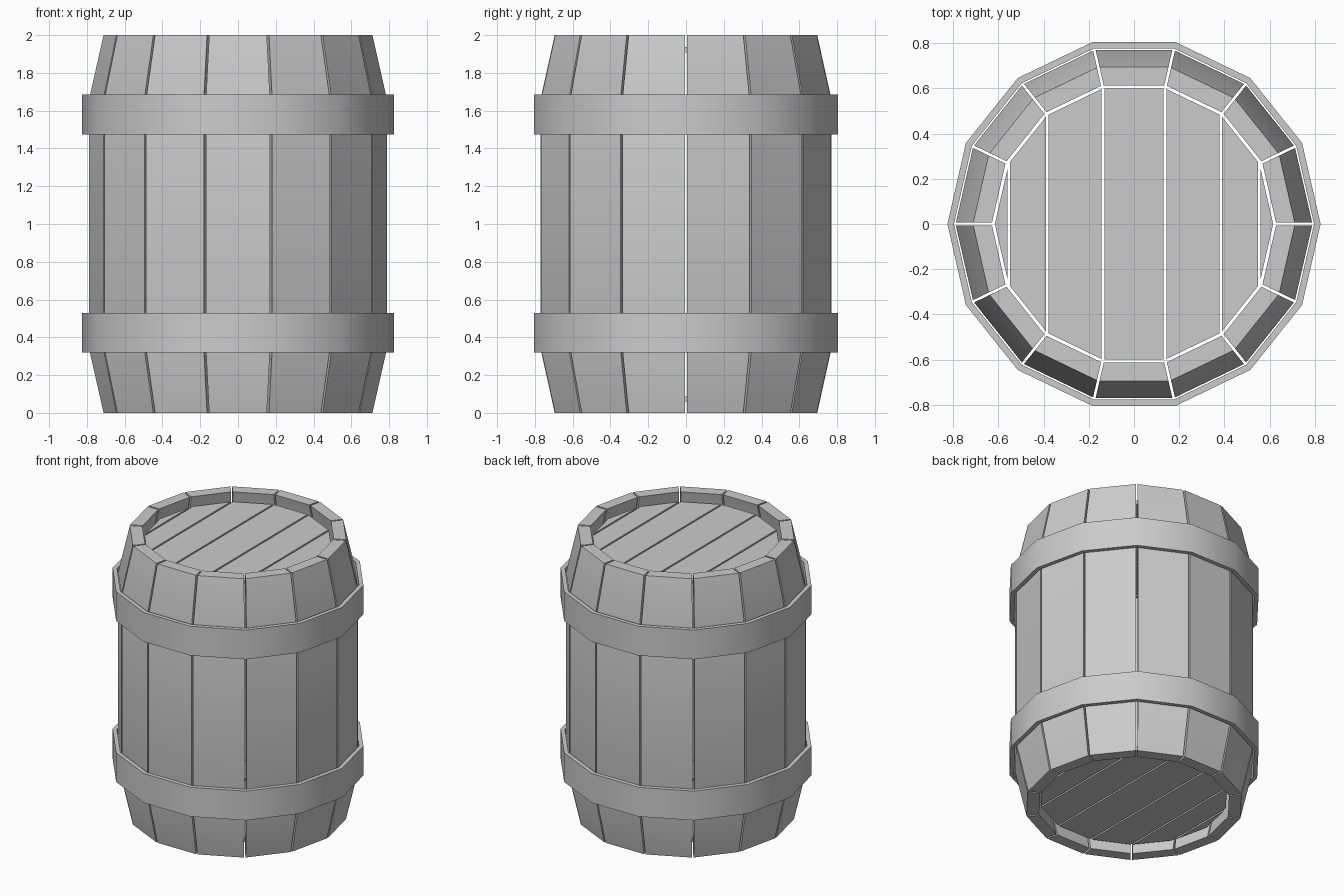
import bpy, bmesh, math
from mathutils import Matrix

if "Cube" in bpy.data.objects:
    bpy.data.objects.remove(bpy.data.objects["Cube"])

SIDES = 14
STEP = 2 * math.pi / SIDES
GAP = 0.006  # half of the gap between neighbouring boards


def finish(name, bm, smooth=True):
    bmesh.ops.recalc_face_normals(bm, faces=bm.faces[:])
    me = bpy.data.meshes.new(name)
    bm.to_mesh(me)
    bm.free()
    ob = bpy.data.objects.new(name, me)
    bpy.context.collection.objects.link(ob)
    if smooth:
        bpy.ops.object.select_all(action='DESELECT')
        bpy.context.view_layer.objects.active = ob
        ob.select_set(True)
        bpy.ops.object.shade_smooth_by_angle(angle=math.radians(30))
    return ob


def add_loft(bm, sections, closed=False):
    """Join equal-length rings of points into a skin, capped unless closed."""
    rings = [[bm.verts.new(p) for p in s] for s in sections]
    n = len(rings[0])
    pairs = list(zip(rings, rings[1:]))
    if closed:
        pairs.append((rings[-1], rings[0]))
    else:
        bm.faces.new(rings[0])
        bm.faces.new(rings[-1])
    for a, b in pairs:
        for i in range(n):
            j = (i + 1) % n
            bm.faces.new((a[i], a[j], b[j], b[i]))


# Staves: straight middle, ends leaning inward
profile = [(0, 0.713, 0.63), (0.34, 0.79, 0.706), (1.66, 0.79, 0.706), (2, 0.713, 0.63)]
ca, sa = math.cos(STEP / 2), math.sin(STEP / 2)
bm = bmesh.new()
for k in range(SIDES):
    rot = Matrix.Rotation((k + 0.5) * STEP, 3, 'Z')
    sections = []
    for z, ro, ri in profile:
        wo, wi = ro * sa - GAP, ri * sa - GAP
        pts = [(ro * ca, -wo, z), (ro * ca, wo, z), (ri * ca, wi, z), (ri * ca, -wi, z)]
        sections.append([rot @ Matrix.Translation(p).translation for p in pts])
    add_loft(bm, sections)
finish("staves", bm)

# Hoops around the staves
for name, z0 in (("lower_hoop", 0.32), ("upper_hoop", 1.475)):
    z1 = z0 + 0.21
    bm = bmesh.new()
    sections = []
    for k in range(SIDES):
        c, s = math.cos(k * STEP), math.sin(k * STEP)
        sections.append([(r * c, r * s, z) for r, z in
                         ((0.797, z0), (0.826, z0), (0.826, z1), (0.797, z1))])
    add_loft(bm, sections, closed=True)
    finish(name, bm)

# Heads: boards running front to back, split at the polygon corners
HEAD_R = 0.616


def half_depth(x):
    """Half length of the head polygon at position x."""
    k = min(int(math.acos(max(-1, min(1, x / HEAD_R))) / STEP), SIDES // 2 - 1)
    x0, x1 = HEAD_R * math.cos(k * STEP), HEAD_R * math.cos((k + 1) * STEP)
    y0, y1 = HEAD_R * math.sin(k * STEP), HEAD_R * math.sin((k + 1) * STEP)
    return y0 + (y1 - y0) * (x - x0) / (x1 - x0)


for name, z0 in (("bottom_head", 0.06), ("top_head", 1.908)):
    bm = bmesh.new()
    for k in range(SIDES // 2):
        xa = HEAD_R * math.cos((k + 1) * STEP) + (GAP if k < SIDES // 2 - 1 else 0.001)
        xb = HEAD_R * math.cos(k * STEP) - (GAP if k > 0 else 0.001)
        ya, yb = half_depth(xa), half_depth(xb)
        outline = [(xa, -ya), (xb, -yb), (xb, yb), (xa, ya)]
        add_loft(bm, [[(x, y, z) for x, y in outline] for z in (z0, z0 + 0.028)])
    finish(name, bm, smooth=False)
